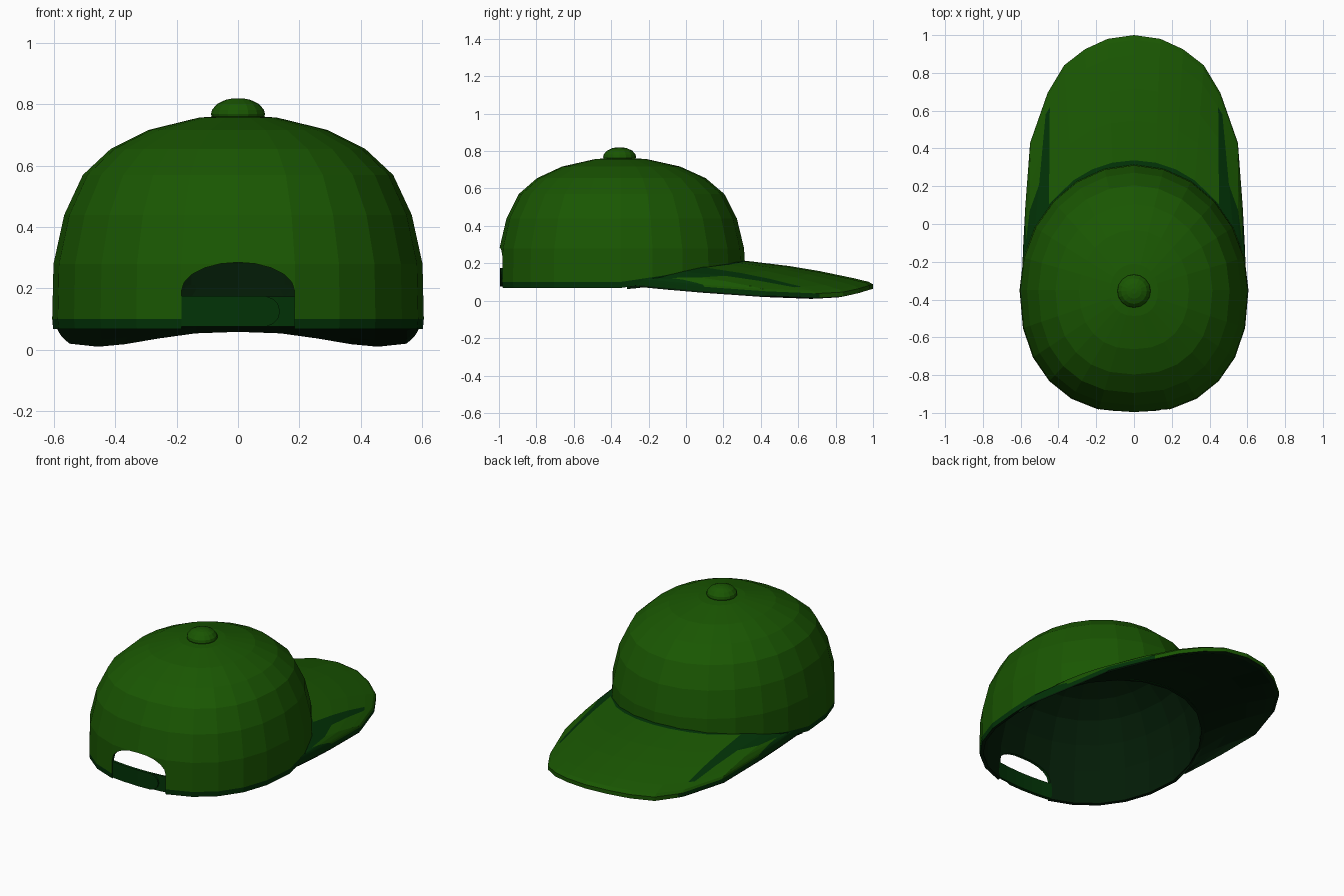
import bpy, bmesh, math

if "Cube" in bpy.data.objects:
    bpy.data.objects.remove(bpy.data.objects["Cube"])

def material(name, rgb):
    m = bpy.data.materials.new(name)
    m.diffuse_color = (*rgb, 1)
    m.use_nodes = True
    m.node_tree.nodes["Principled BSDF"].inputs["Base Color"].default_value = m.diffuse_color
    return m

MATS = [material("leaf green", (0.010, 0.094, 0.0006)),
        material("dark green", (0.0006, 0.033, 0.002)),
        material("lining green", (0.001, 0.0115, 0.002))]
CY = -0.35

def finish(bm, name):
    bmesh.ops.recalc_face_normals(bm, faces=bm.faces)
    me = bpy.data.meshes.new(name)
    bm.to_mesh(me)
    bm.free()
    for m in MATS:
        me.materials.append(m)
    ob = bpy.data.objects.new(name, me)
    bpy.context.collection.objects.link(ob)
    return ob

def face(bm, verts, mat):
    f = bm.faces.new(verts)
    f.material_index = mat
    return f

def oval(deg, k=1.0):
    """Point on the head outline; 0 degrees is at the peak side. Back is squarer."""
    s, c = math.sin(math.radians(deg)), math.cos(math.radians(deg))
    p = 0.87 if c < -1e-6 else 1.0
    x = math.copysign(abs(s) ** p, s) * 0.606
    y = math.copysign(abs(c) ** p, c) * (0.652 if c < 0 else 0.665)
    return x * k, CY + y * k

# Crown: outer and inner shell in one closed skin
N = 24
outer = [(0.995, 0.068), (1.0, 0.1), (0.993, 0.28), (0.935, 0.44), (0.835, 0.57),
         (0.685, 0.655), (0.48, 0.717), (0.21, 0.757)]
inner = [(0.2, 0.737), (0.465, 0.698), (0.667, 0.638), (0.814, 0.555),
         (0.912, 0.43), (0.966, 0.28), (0.97, 0.1), (0.965, 0.07)]
bm = bmesh.new()
rings = []
for k, z in outer + inner:
    ring = []
    for i in range(N):
        a = 360 * i / N
        lift = 0.1 * max(0, math.cos(math.radians(a))) if z < 0.2 else 0
        ring.append(bm.verts.new((*oval(a, k), z + lift)))
    rings.append(ring)
top = bm.verts.new((0, CY, 0.766))
under = bm.verts.new((0, CY, 0.745))
no = len(outer)
for r in range(len(rings)):
    if r == no - 1:
        for i in range(N):
            j = (i + 1) % N
            face(bm, (rings[r][i], rings[r][j], top), 0)
            face(bm, (rings[r + 1][j], rings[r + 1][i], under), 2)
        continue
    a, b = rings[r], rings[(r + 1) % len(rings)]
    mat = 1 if r == 0 else 0 if r < no else 2
    for i in range(N):
        j = (i + 1) % N
        face(bm, (a[i], a[j], b[j], b[i]), mat)
crown = finish(bm, "crown")

# Arched opening at the back
arch = [(-0.185, -0.1), (0.185, -0.1), (0.185, 0.19)]
arch += [(0.185 * math.cos(t * math.pi / 10), 0.19 + 0.095 * math.sin(t * math.pi / 10))
         for t in range(1, 10)] + [(-0.185, 0.19)]
bm = bmesh.new()
f = face(bm, [bm.verts.new((x, -1.2, z)) for x, z in arch], 1)
ext = bmesh.ops.extrude_face_region(bm, geom=[f], use_keep_orig=True)
bmesh.ops.translate(bm, vec=(0, 0.5, 0),
                    verts=[v for v in ext["geom"] if isinstance(v, bmesh.types.BMVert)])
for f in bm.faces:
    f.material_index = 1
cutter = finish(bm, "opening_cutter")
cutter.hide_render = True
mod = crown.modifiers.new("opening", "BOOLEAN")
mod.operation = "DIFFERENCE"
mod.solver = "EXACT"
mod.object = cutter
bpy.context.view_layer.objects.active = crown
bpy.ops.object.modifier_apply(modifier=mod.name)
bpy.data.objects.remove(cutter)

# Peak: columns run from the crown to the rim
# (crown angle, crown height, rim x, rim y, rim height)
half = [(0, .215, 0, 1.0, .075), (11, .213, .14, .98, .07), (22, .207, .26, .925, .053),
        (33, .197, .37, .84, .034), (50, .182, .445, .715, .027), (64, .16, .457, .695, .027),
        (70, .14, .55, .43, .038), (76, .123, .575, .10, .062), (82, .11, .586, -.10, .08),
        (87, .105, .592, -.25, .095)]
cols = [(-a, z, -x, y, h) for a, z, x, y, h in reversed(half[1:])] + half
rows = [0, 0.06, 0.36, 0.6, 0.85, 0.965]
bm = bmesh.new()
up, low, rim = [], [], []
for a, zi, x, y, zo in cols:
    ix, iy = oval(a, 0.97)
    u, l = [], []
    for f in rows:
        px, py = ix + (x - ix) * f, iy + (y - iy) * f
        pz = zi + (zo + 0.02 - zi) * f + 0.06 * f * (1 - f)
        u.append(bm.verts.new((px, py, pz)))
        l.append(bm.verts.new((px, py, pz - 0.043)))
    up.append(u)
    low.append(l)
    rim.append((bm.verts.new((x, y, zo + 0.012)), bm.verts.new((x, y, zo - 0.012))))
mid = len(half) - 1
for c in range(len(cols) - 1):
    d = c - mid if c >= mid else mid - 1 - c
    # dark seam by the crown, a long wedge at each side, dark rear corners
    reach = 0.07 if d < 4 else 0.86 if d == 4 else 0.37 if d < 7 else 2
    for r in range(len(rows) - 1):
        face(bm, (up[c][r], up[c + 1][r], up[c + 1][r + 1], up[c][r + 1]),
             1 if rows[r + 1] < reach else 0)
        face(bm, (low[c][r], low[c][r + 1], low[c + 1][r + 1], low[c + 1][r]), 2)
    edge = 1 if d >= 7 else 0
    face(bm, (up[c][-1], up[c + 1][-1], rim[c + 1][0], rim[c][0]), edge)
    face(bm, (rim[c][0], rim[c + 1][0], rim[c + 1][1], rim[c][1]), 1 if d >= 4 else 0)
    face(bm, (low[c][-1], rim[c][1], rim[c + 1][1], low[c + 1][-1]), 2)
    face(bm, (up[c][0], low[c][0], low[c + 1][0], up[c + 1][0]), 2)
for c in (0, -1):
    face(bm, up[c] + list(rim[c]) + low[c][::-1], 1)
finish(bm, "peak")

# Strap and its overlapping tab, bent to the back of the crown
def band(name, outline, depth, thick):
    bm = bmesh.new()
    def layer(off):
        return [(bm.verts.new((x, depth + off + 0.4 * x * x, lo)),
                 bm.verts.new((x, depth + off + 0.4 * x * x, hi))) for x, lo, hi in outline]
    a, b = layer(0), layer(thick)
    for i in range(len(a) - 1):
        j = i + 1
        face(bm, (a[i][0], a[j][0], a[j][1], a[i][1]), 1)
        face(bm, (b[i][0], b[i][1], b[j][1], b[j][0]), 1)
        for s in (0, 1):
            face(bm, (a[i][s], a[j][s], b[j][s], b[i][s]), 1)
    for i in (0, -1):
        face(bm, (a[i][0], a[i][1], b[i][1], b[i][0]), 1)
    finish(bm, name)

band("strap", [(x / 100, 0.075, 0.173) for x in (-20, -13, -6, 0, 6, 13, 20)], -0.985, 0.012)
band("strap_tab", [(x, 0.075 + e, 0.175 - e) for x, e in
                   ((-.185, 0), (-.1, 0), (0, 0), (.09, 0), (.115, .01), (.13, .025), (.136, .045))],
     -0.994, 0.01)

# Button on top
bm = bmesh.new()
M = 16
rings = [[bm.verts.new((r * math.sin(2 * math.pi * i / M), CY - 0.005 + r * math.cos(2 * math.pi * i / M), z))
          for i in range(M)]
         for r, z in ((.08, .745), (.088, .768), (.085, .782), (.068, .802), (.04, .815), (.015, .82))]
for a, b in zip(rings, rings[1:]):
    for i in range(M):
        j = (i + 1) % M
        face(bm, (a[i], a[j], b[j], b[i]), 0)
face(bm, rings[-1], 0)
face(bm, rings[0][::-1], 0)
finish(bm, "button")
